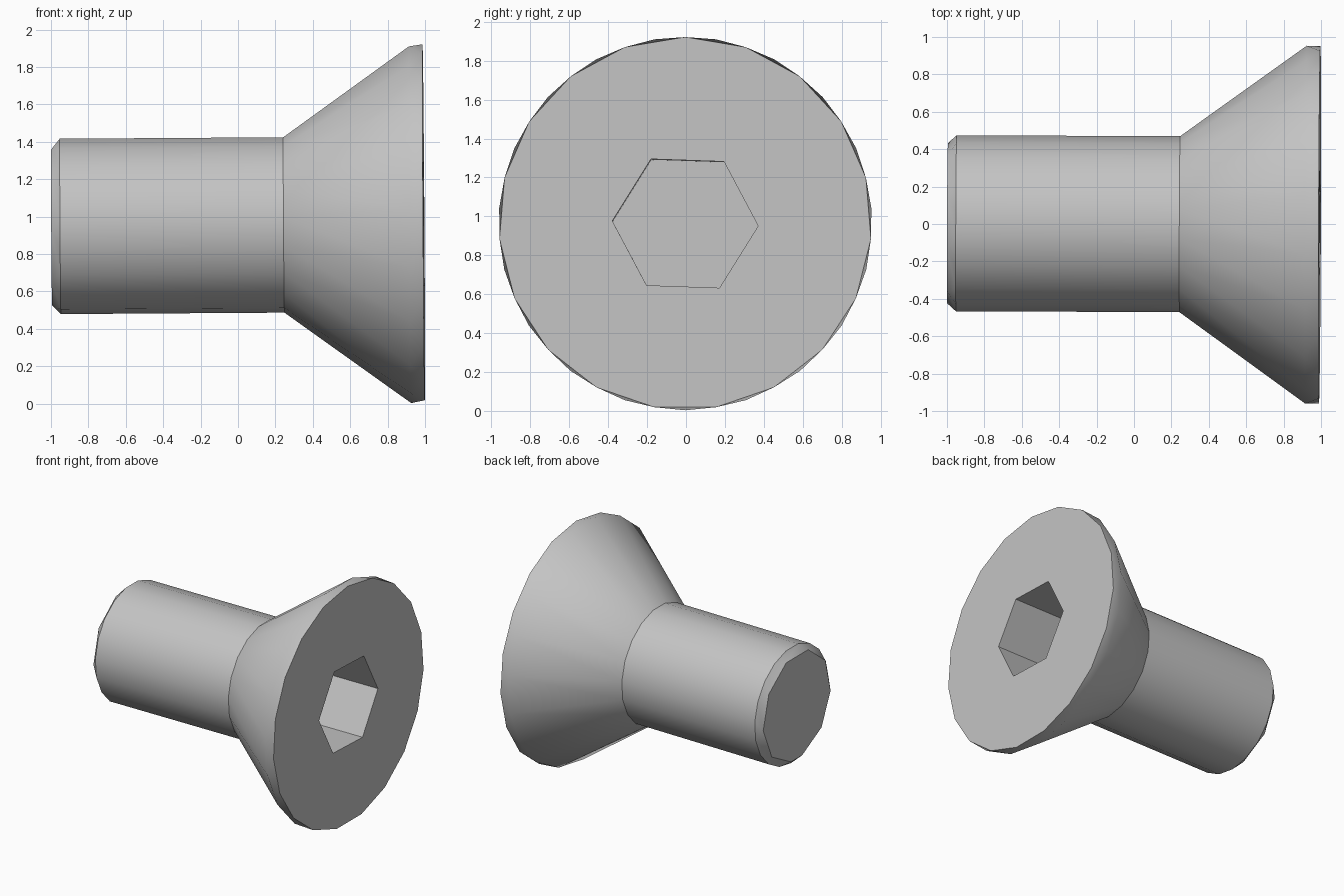
import bpy, bmesh
from math import sin, cos, pi, radians
from mathutils import Matrix

cube = bpy.data.objects.get("Cube")
if cube:
    bpy.data.objects.remove(cube, do_unlink=True)

steel = bpy.data.materials.new("grey_steel")
steel.use_nodes = True
grey = (0.55, 0.55, 0.55, 1)
steel.diffuse_color = grey
steel.node_tree.nodes["Principled BSDF"].inputs["Base Color"].default_value = grey

SIDES = 19
STEP = 2 * pi / SIDES
bm = bmesh.new()


def ring(x, radius, angles):
    return [bm.verts.new((x, radius * cos(a), radius * sin(a))) for a in angles]


def loft(a, b, staggered=False):
    """Join two rings with quads, or with triangles when b is half a step on."""
    for i in range(len(a)):
        j = (i + 1) % len(a)
        if staggered:
            bm.faces.new((a[i], a[j], b[i]))
            bm.faces.new((a[j], b[j], b[i]))
        else:
            bm.faces.new((a[i], a[j], b[j], b[i]))


def edges_of(loop):
    return [bm.edges.get((loop[i - 1], loop[i])) or bm.edges.new((loop[i - 1], loop[i]))
            for i in range(len(loop))]


around = [-pi / 2 + i * STEP for i in range(SIDES)]
offset = [a + STEP / 2 for a in around]
# The tip uses every second corner, so its outline is coarser than the shaft
coarse = [around[i // 2 * 2] + STEP / 2 for i in range(SIDES)]

# Shaft, countersunk cone and rim
tip = ring(-0.997, 0.43, coarse)
shaft_end = ring(-0.95, 0.472, around)
neck = ring(0.245, 0.472, around)
rim = ring(0.92, 0.96, around)
front = ring(0.993, 0.958, offset)
loft(tip, shaft_end)
loft(shaft_end, neck)
loft(neck, rim)
loft(rim, front, staggered=True)
bm.faces.new(tip[::2])

# Hexagonal socket sunk into the flat head
hexagon = [radians(60 * i - 2) for i in range(6)]
mouth = ring(0.993, 0.375, hexagon)
floor = ring(0.45, 0.375, hexagon)
loft(mouth, floor)
bm.faces.new(floor)
bmesh.ops.triangle_fill(bm, use_beauty=True, edges=edges_of(front) + edges_of(mouth))

# Weld the tip, then lean the whole screw very slightly
bmesh.ops.remove_doubles(bm, verts=bm.verts[:], dist=0.0001)
bmesh.ops.recalc_face_normals(bm, faces=bm.faces[:])
lean = (Matrix.Translation((0, 0, 0.957)) @ Matrix.Rotation(-0.004, 4, "Z")
        @ Matrix.Rotation(-0.0065, 4, "Y"))
bm.transform(lean)

mesh = bpy.data.meshes.new("countersunk_screw")
bm.to_mesh(mesh)
bm.free()
mesh.materials.append(steel)
screw = bpy.data.objects.new("countersunk_screw", mesh)
bpy.context.collection.objects.link(screw)

bpy.ops.object.select_all(action="DESELECT")
screw.select_set(True)
bpy.context.view_layer.objects.active = screw
bpy.ops.object.shade_smooth_by_angle(angle=radians(33))
